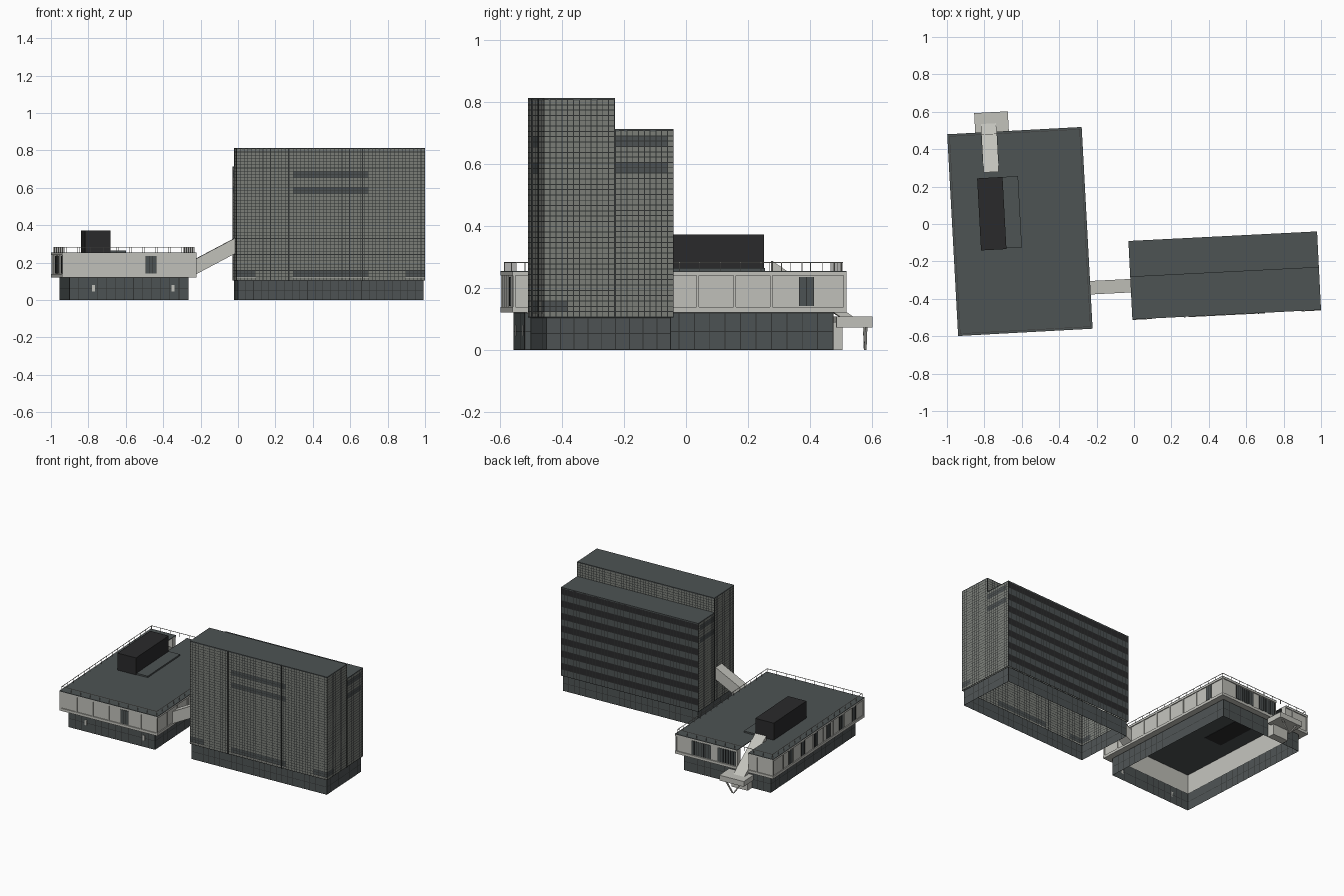
import bpy, bmesh, math
from mathutils import Matrix, Vector

if "Cube" in bpy.data.objects:
    bpy.data.objects.remove(bpy.data.objects["Cube"])


def material(name, r, g, b):
    m = bpy.data.materials.new(name)
    m.use_nodes = True
    m.diffuse_color = (r, g, b, 1)
    m.node_tree.nodes["Principled BSDF"].inputs["Base Color"].default_value = (r, g, b, 1)
    return m


SLATE = material("slate glass", .075, .087, .088)
PALE = material("pale concrete", .54, .54, .5)
GREY = material("grey cladding", .2, .21, .19)
JOINT = material("dark joint", .03, .033, .033)
BLACK = material("black panel", .023, .023, .024)
MATS = [SLATE, PALE, GREY, JOINT, BLACK]


def frame(x, y, degrees):
    return Matrix.Translation((x, y, 0)) @ Matrix.Rotation(math.radians(degrees), 4, 'Z')


TOWER = frame(.485, -.275, 2.9)
HALL = frame(-.61, -.04, 3.1)


def finish(name, bm, place, mats):
    me = bpy.data.meshes.new(name)
    bm.to_mesh(me)
    bm.free()
    for m in mats:
        me.materials.append(m)
    ob = bpy.data.objects.new(name, me)
    ob.matrix_world = place
    bpy.context.collection.objects.link(ob)
    return ob


def boxes(name, place, spans, mat):
    """One object from axis-aligned boxes, each (x0, x1, y0, y1, z0, z1)."""
    bm = bmesh.new()
    for x0, x1, y0, y1, z0, z1 in spans:
        size = Matrix.Diagonal((x1 - x0, y1 - y0, z1 - z0, 1))
        mid = Matrix.Translation(((x0 + x1) / 2, (y0 + y1) / 2, (z0 + z1) / 2))
        bmesh.ops.create_cube(bm, size=1, matrix=mid @ size)
    return finish(name, bm, place, [mat])


def prism(name, place, profile, axis, lo, hi, mat):
    """Extrude a (run, height) profile sideways; axis is the run direction."""
    bm = bmesh.new()
    put = (lambda r, z, s: (r, s, z)) if axis == 'x' else (lambda r, z, s: (s, r, z))
    face = bm.faces.new([bm.verts.new(put(r, z, lo)) for r, z in profile])
    move = Vector(put(0, 0, hi - lo))
    out = bmesh.ops.extrude_face_region(bm, geom=[face])
    bmesh.ops.translate(bm, vec=move, verts=[v for v in out["geom"] if isinstance(v, bmesh.types.BMVert)])
    bmesh.ops.recalc_face_normals(bm, faces=bm.faces)
    return finish(name, bm, place, [mat])


def cuts(length, count, line):
    step = (length - line) / count
    return [c for i in range(count + 1) for c in (i * step, i * step + line)]


def wall(name, place, a, b, z0, z1, nu, nz, rule, line=.003):
    """Panelled wall from a to b: joint strips between cells coloured by rule."""
    bm = bmesh.new()
    a, b = Vector(a), Vector(b)
    way = (b - a).normalized()
    us, zs = cuts((b - a).length, nu, line), cuts(z1 - z0, nz, line)
    grid = [[bm.verts.new((*(a + way * u), z0 + z)) for u in us] for z in zs]
    for j in range(len(zs) - 1):
        for i in range(len(us) - 1):
            f = bm.faces.new((grid[j][i], grid[j][i + 1], grid[j + 1][i + 1], grid[j + 1][i]))
            joint = i % 2 == 0 or j % 2 == 0
            f.material_index = MATS.index(JOINT if joint else rule(f.calc_center_median()))
    return finish(name, bm, place, MATS)


def ring(w, d):
    """Corners of a rectangle, walked so walls face outward."""
    c = [(-w, -d), (w, -d), (w, d), (-w, d)]
    return zip(("front", "left", "back", "right"), c, c[1:] + c[:1])


def plain(p):
    return SLATE


# ---- tower ----
W, D, S = .505, .21, .02
LOW, MID, TOP = .105, .71, .81


def in_row(z, rows):
    return any(lo < z < hi for lo, hi in rows)


def front_rule(p):
    high = abs(p.x) < .205 and in_row(p.z, [(.57, .6), (.655, .69)])
    low = (abs(p.x) < .205 or abs(p.x) > .4) and in_row(p.z, [(.12, .157)])
    return SLATE if high or low else GREY


def side_rule(p):
    high = .03 < p.y < .195 and in_row(p.z, [(.568, .606), (.655, .692)])
    low = p.y < -.13 and in_row(p.z, [(.12, .157)])
    return SLATE if high or low else GREY


FLOOR = (MID - LOW) / 7


def back_rule(p):
    return BLACK if ((p.z - LOW) / FLOOR) % 1 > .45 else SLATE


wall("tower_front", TOWER, (-W, -D), (W, -D), LOW, TOP, 50, 41, front_rule)
wall("tower_upper_back", TOWER, (W, S), (-W, S), MID, TOP, 50, 6, lambda p: GREY)
wall("tower_back", TOWER, (W, D), (-W, D), LOW, MID, 44, 14, back_rule)
wall("tower_left_tall", TOWER, (W, -D), (W, S), LOW, TOP, 12, 41, side_rule)
wall("tower_left_lower", TOWER, (W, S), (W, D), LOW, MID, 10, 35, side_rule)
wall("tower_right_tall", TOWER, (-W, S), (-W, -D), LOW, TOP, 12, 41, side_rule)
wall("tower_right_lower", TOWER, (-W, D), (-W, S), LOW, MID, 10, 35, side_rule)
boxes("tower_roofs", TOWER, [(-W, W, -D, S, TOP - .005, TOP + .003),
                             (-W, W, S, D, MID - .005, MID + .003)], SLATE)
boxes("tower_joint_fins", TOWER, [(x - .003, x + .003, -D - .004, -D, LOW, TOP) for x in (-.225, .17)]
      + [(s * W - .002, s * W + .002, S - .003, S + .003, LOW, MID) for s in (-1, 1)], JOINT)
boxes("tower_sills", TOWER, [(x0, x1, -D - .003, -D, .117, .12)
                             for x0, x1 in ((-.205, .205), (-W, -.4), (.4, W))], PALE)
for side, a, b in ring(W - .008, D - .008):
    wall("tower_base_" + side, TOWER, a, b, 0, LOW, 24 if a[1] == b[1] else 9, 2, plain)

# ---- low hall ----
HW, HD = .36, .54          # outer half size
BW, BD = .318, .5          # base half size
Z0, Z1 = .12, .255
E = .006                   # panel recess behind the flanges
RX, RW = -.136, .04        # ramp slot centre and half width

for side, a, b in ring(BW, BD):
    wall("hall_base_" + side, HALL, a, b, 0, Z0, 13 if a[1] == b[1] else 20, 2, plain)


def hall_band(name, z0, z1, inset, mat):
    w, d = HW - inset, HD - inset
    boxes(name, HALL, [(-w, w, -d, -BD, z0, z1), (BW, w, -BD, BD, z0, z1), (-w, -BW, -BD, BD, z0, z1),
                       (-w, RX - RW, BD, d, z0, z1), (RX + RW, w, BD, d, z0, z1)], mat)


hall_band("hall_wall", Z0 + .018, Z1 - .015, E, PALE)
hall_band("hall_bottom_flange", Z0, Z0 + .018, 0, PALE)
hall_band("hall_top_flange", Z1 - .015, Z1 - .003, 0, PALE)
boxes("hall_roof", HALL, [(-HW, RX - RW, -HD, HD, Z1 - .004, Z1), (RX + RW, HW, -HD, HD, Z1 - .004, Z1),
                          (RX - RW, RX + RW, -HD, .33, Z1 - .004, Z1)], SLATE)

# window plates with slats, and wall ribs, placed by side
windows = {"front": [(.116, .055)], "left": [(.41, .045)], "back": [(.17, .14), (-.018, .13)],
           "right": [(-.42 + .15 * i, .04) for i in range(6)]}


def on_side(side, t, width, depth, z0, z1):
    t0, t1 = t - width / 2, t + width / 2
    if side in ("front", "back"):
        s, e = (-1, HD - E) if side == "front" else (1, HD - E)
        lo, hi = sorted((s * e, s * (e + depth)))
        return (t0, t1, lo, hi, z0, z1)
    s = 1 if side == "left" else -1
    lo, hi = sorted((s * (HW - E), s * (HW - E + depth)))
    return (lo, hi, t0, t1, z0, z1)


panes, slats, ribs = [], [], []
for side, group in windows.items():
    for t, width in group:
        panes.append(on_side(side, t, width, .002, .142, .236))
        n = max(2, round(width / .018))
        slats += [on_side(side, t - width / 2 + width * k / n, .003, .004, .142, .236) for k in range(n + 1)]
    half, n = (HW, 6) if side in ("front", "back") else (HD, 9)
    for k in range(n + 1):
        t = (half - E) * (2 * k / n - 1)
        clear = all(abs(t - c) > w / 2 for c, w in group)
        if clear and not (side == "back" and abs(t - RX) < RW):
            ribs.append(on_side(side, t, .008, .005, .138, .24))
boxes("hall_windows", HALL, panes, SLATE)
boxes("hall_window_slats", HALL, slats, JOINT)
boxes("hall_ribs", HALL, ribs, PALE)
boxes("hall_entrance_plates", HALL, [(x - .008, x + .008, -BD - .003, -BD, .045, .08)
                                     for x in (-.19, .235)], PALE)

# railing round the roof
RH, t = .284, .0012
rx, ry = HW - .012, HD - .012
rails = [(-rx, rx, s * ry - t, s * ry + t, RH - .003, RH) for s in (-1, 1)]
rails += [(s * rx - t, s * rx + t, -ry, ry, RH - .003, RH) for s in (-1, 1)]
spots = [(-rx + 2 * rx * i / 10, s * ry) for i in range(11) for s in (-1, 1)]
spots += [(s * rx, -ry + 2 * ry * i / 16) for i in range(1, 16) for s in (-1, 1)]
rails += [(x - t, x + t, y - t, y + t, Z1, RH) for x, y in spots]
boxes("roof_railing", HALL, rails, PALE)

# penthouse
boxes("penthouse", HALL, [(-.213, -.077, -.09, .296, Z1 - .006, .372)], BLACK)
boxes("penthouse_plinth", HALL, [(-.077, .006, -.085, .296, Z1, .265)], SLATE)

# ramp, canopy and its struts at the back
prism("roof_ramp", HALL, [(.325, .287), (.585, .108), (.585, .08), (.325, .25)], 'y',
      RX - RW, RX + RW, PALE)
boxes("canopy", HALL, [(-.21, -.03, .528, .645, .072, .108)], PALE)
boxes("porch", HALL, [(-.18, -.06, BD, .55, 0, .09)], PALE)
for s in (-1, 1):
    c = -.12
    prism("canopy_strut", HALL, [(c, 0), (c + s * .008, 0), (c + s * .06, .073), (c + s * .05, .073)],
          'x', .622, .63, PALE)

# sloping bridge between hall and tower
prism("bridge", frame(-.12, -.335, 2.9), [(-.115, .133), (.11, .252), (.11, .335), (-.115, .216)], 'x',
      -.036, .036, PALE)
